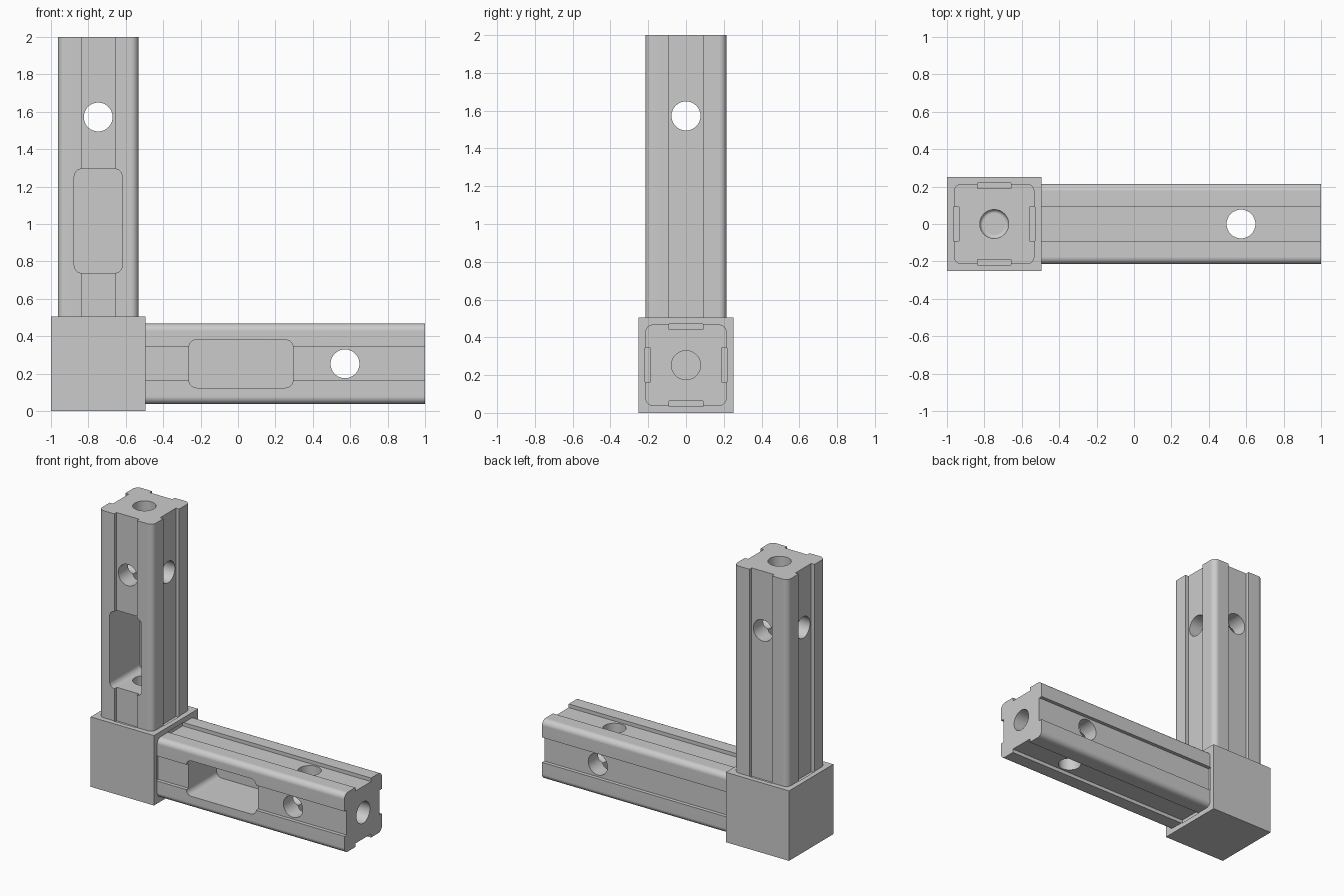
import bpy, bmesh, math
from mathutils import Matrix, Vector

if "Cube" in bpy.data.objects:
    bpy.data.objects.remove(bpy.data.objects["Cube"])

S = 0.505            # corner block size
L = 2 - S            # arm length
W = 0.43             # arm width
HOLE_R = 0.077
HOLE_Z = 1.067       # cross hole position along the arm
GROOVE_W, GROOVE_D = 0.18, 0.026


def finish(name, bm, matrix):
    bmesh.ops.recalc_face_normals(bm, faces=bm.faces)
    bm.transform(matrix)
    me = bpy.data.meshes.new(name)
    bm.to_mesh(me)
    bm.free()
    ob = bpy.data.objects.new(name, me)
    bpy.context.collection.objects.link(ob)
    return ob


def box(name, size, centre, matrix=Matrix(), round_axis=None, r=0.04):
    """Box whose edges along round_axis may be rounded."""
    bm = bmesh.new()
    bmesh.ops.create_cube(bm, size=1, matrix=Matrix.Translation(centre) @ Matrix.Diagonal((*size, 1)))
    if round_axis is not None:
        edges = [e for e in bm.edges
                 if abs((e.verts[0].co - e.verts[1].co).normalized()[round_axis]) > 0.9]
        bmesh.ops.bevel(bm, geom=edges, offset=r, segments=8, profile=0.5, affect='EDGES')
    return finish(name, bm, matrix)


def rod(name, length, centre, rot, matrix, tip=0.0):
    """Cylinder; tip rounds its lower rim."""
    bm = bmesh.new()
    bmesh.ops.create_cone(bm, cap_ends=True, segments=48, radius1=HOLE_R, radius2=HOLE_R, depth=length)
    if tip:
        edges = [e for e in bm.edges if all(v.co.z < 0 for v in e.verts)]
        bmesh.ops.bevel(bm, geom=edges, offset=tip, segments=5, profile=0.5, affect='EDGES')
    return finish(name, bm, matrix @ Matrix.Translation(centre) @ rot)


def cut(ob, cutters):
    bpy.context.view_layer.objects.active = ob
    for c in cutters:
        c.hide_render = True
        m = ob.modifiers.new("cut", 'BOOLEAN')
        m.operation, m.solver, m.object = 'DIFFERENCE', 'EXACT', c
        bpy.ops.object.modifier_apply(modifier=m.name)


def smooth(ob):
    ob.data.shade_smooth()
    ob.data.set_sharp_from_angle(angle=math.radians(30))
    ob.modifiers.new("normals", 'WEIGHTED_NORMAL').keep_sharp = True


# Corner block
block = box("corner_block", (S, S, S), Vector((-1 + S / 2, 0, S / 2)))

# Two identical arms; each local frame starts on the block face with z along the arm
frames = {
    "upright_arm": Matrix.Translation((-1 + S / 2, 0, S)),
    "level_arm": Matrix.Translation((-1 + S, 0, S / 2)) @ Matrix.Rotation(math.pi / 2, 4, 'Y'),
}
RX = Matrix.Rotation(math.pi / 2, 4, 'X')
RY = Matrix.Rotation(math.pi / 2, 4, 'Y')

for name, M in frames.items():
    arm = box(name, (W, W, L), Vector((0, 0, L / 2)), M, round_axis=2, r=0.04)

    # Side grooves and long bore, running slightly into the block
    shared = []
    for i in range(4):
        turn = M @ Matrix.Rotation(i * math.pi / 2, 4, 'Z')
        depth = GROOVE_D + 0.003
        shared.append(box("groove_cutter", (depth, GROOVE_W, L + 0.07),
                          Vector((W / 2 + 0.003 - depth / 2, 0, L / 2 + 0.025)), turn))
    shared.append(rod("bore_cutter", L + 0.2, Vector((0, 0, L / 2)), Matrix(), M, tip=0.02))

    # Cross holes and front window
    own = [rod("cross_cutter", 1, Vector((0, 0, HOLE_Z)), R, M) for R in (RX, RY)]
    own.append(box("window_cutter", (0.256, 0.43, 0.556), Vector((0, -0.085, 0.511)), M,
                   round_axis=1, r=0.04))

    cut(block, shared)
    cut(arm, shared + own)
    smooth(arm)
    for c in shared + own:
        bpy.data.objects.remove(c)

smooth(block)
